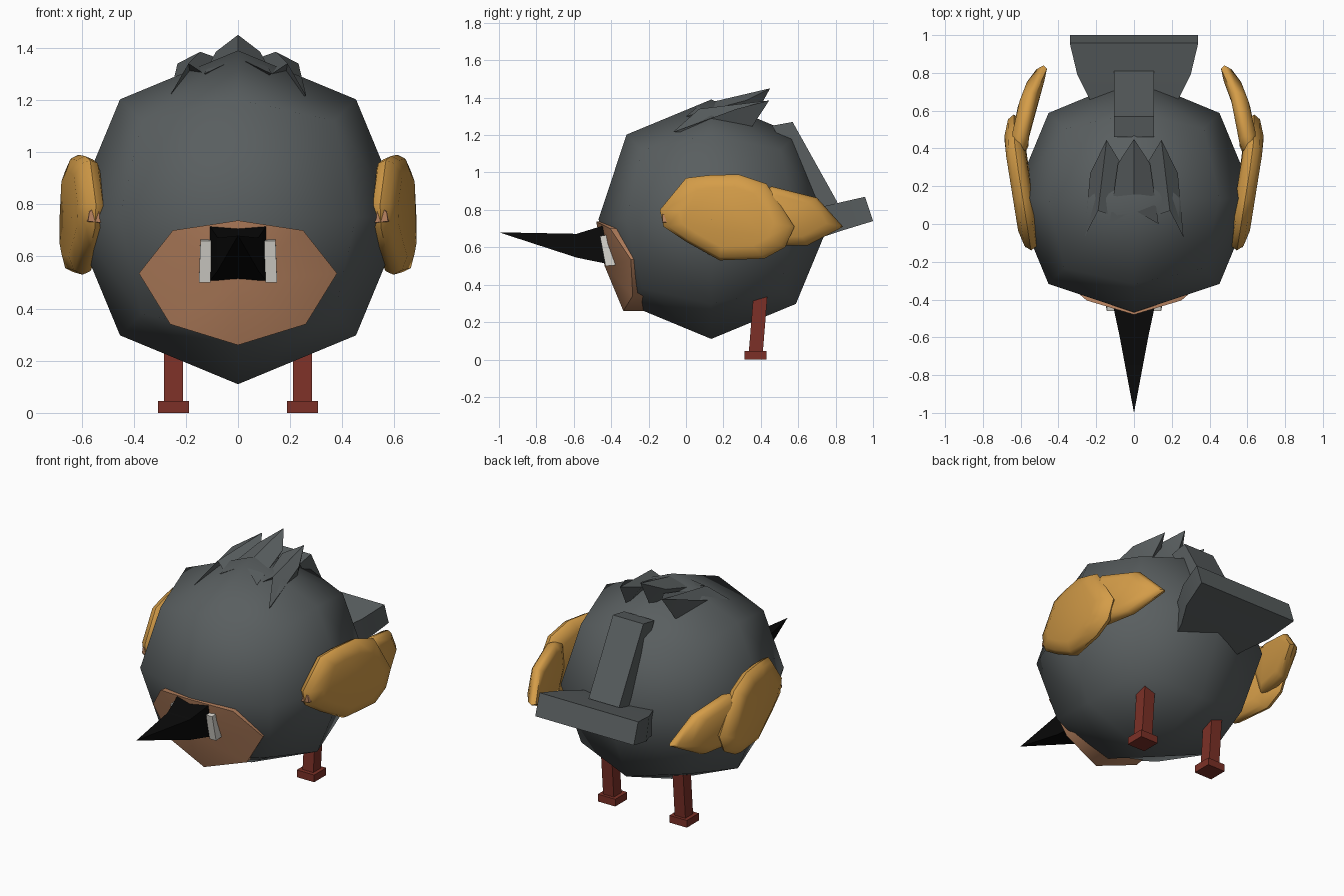
import bpy, bmesh, math
from mathutils import Vector

if "Cube" in bpy.data.objects:
    bpy.data.objects.remove(bpy.data.objects["Cube"])


def material(name, rgb):
    m = bpy.data.materials.new(name)
    m.diffuse_color = (*rgb, 1)
    m.use_nodes = True
    m.node_tree.nodes["Principled BSDF"].inputs["Base Color"].default_value = m.diffuse_color
    return m


GREY = material("slate_grey", (0.10, 0.113, 0.116))
PEACH = material("peach", (0.50, 0.235, 0.12))
ORANGE = material("orange", (0.66, 0.335, 0.065))
RED = material("brick_red", (0.20, 0.03, 0.02))
BLACK = material("black", (0.003, 0.003, 0.003))
WHITE = material("off_white", (0.68, 0.66, 0.61))


def finish(name, bm, mat, angle=40):
    bmesh.ops.recalc_face_normals(bm, faces=bm.faces)
    me = bpy.data.meshes.new(name)
    bm.to_mesh(me)
    bm.free()
    me.materials.append(mat)
    ob = bpy.data.objects.new(name, me)
    bpy.context.collection.objects.link(ob)
    bpy.ops.object.select_all(action='DESELECT')
    ob.select_set(True)
    bpy.context.view_layer.objects.active = ob
    bpy.ops.object.shade_smooth_by_angle(angle=math.radians(angle))
    return ob


def loft(name, rings, mat, angle=40, cap_start=True, cap_end=True):
    """Skin rings of equal point count; a one-point ring is an apex."""
    bm = bmesh.new()
    rows = [[bm.verts.new(p) for p in r] for r in rings]
    for a, b in zip(rows, rows[1:]):
        n = max(len(a), len(b))
        for i in range(n):
            j = (i + 1) % n
            if len(b) == 1:
                bm.faces.new((a[i], a[j], b[0]))
            elif len(a) == 1:
                bm.faces.new((a[0], b[j], b[i]))
            else:
                bm.faces.new((a[i], a[j], b[j], b[i]))
    if cap_start and len(rows[0]) > 2:
        bm.faces.new(rows[0][::-1])
    if cap_end and len(rows[-1]) > 2:
        bm.faces.new(rows[-1])
    return finish(name, bm, mat, angle)


def rect(y0, z0, y1, z1, w, x=0):
    """Cross-section across x from point (y0, z0) to (y1, z1)."""
    return [(x - w, y0, z0), (x + w, y0, z0), (x + w, y1, z1), (x - w, y1, z1)]


# Body: rounded cube with a slightly flattened front
bm = bmesh.new()
bmesh.ops.create_cube(bm, size=2)
bmesh.ops.subdivide_edges(bm, edges=bm.edges[:], cuts=1, use_grid_fill=True)
for v in bm.verts:
    v.co = v.co.normalized() * 0.64 + Vector((0, 0.135, 0.75))
    if v.co.y < -0.45:
        v.co.y = -0.468
finish("body", bm, GREY, 180)

# Muzzle: domed patch with its rim sunk into the body
half = [(0.25, -0.405, 0.70), (0.38, -0.295, 0.535), (0.26, -0.285, 0.34)]
rim = ([(0, -0.48, 0.738)] + half + [(0, -0.335, 0.26)]
       + [(-x, y, z) for x, y, z in reversed(half)])
loft("muzzle", [[(x * 0.9, y + 0.12, z) for x, y, z in rim], rim,
                [(0, -0.435, 0.50)]], PEACH, 60)

# Beak
loft("beak", [rect(-0.36, 0.51, -0.40, 0.715, 0.11),
              rect(-0.40, 0.507, -0.445, 0.715, 0.108),
              rect(-0.585, 0.545, -0.585, 0.672, 0.078),
              [(0, -1.0, 0.68)]], BLACK, 30)

# Hair feathers: ridged wedges with a notched front
FACES = [(0, 1, 2, 4), (0, 5, 3, 1), (0, 4, 6), (0, 6, 5),
         (4, 2, 6), (5, 6, 3), (2, 1, 6), (1, 3, 6)]


def feather(name, pts, s=1):
    bm = bmesh.new()
    vs = [bm.verts.new((x * s, y, z)) for x, y, z in pts]
    for f in FACES:
        bm.faces.new([vs[i] for i in f])
    finish(name, bm, GREY, 25)


feather("hair_middle", [(0, 0.45, 1.45), (0, 0.075, 1.362),
                        (-0.13, 0, 1.30), (0.13, 0, 1.30),
                        (-0.085, 0.32, 1.385), (0.085, 0.32, 1.385),
                        (0, 0.34, 1.25)])

# Tail: wide flaring fan and the strap above it
loft("tail", [rect(0.52, 0.60, 0.49, 0.75, 0.17),
              rect(0.70, 0.645, 0.66, 0.80, 0.235),
              rect(0.82, 0.685, 0.79, 0.832, 0.30),
              rect(1.0, 0.74, 0.957, 0.87, 0.34)], GREY, 40)
loft("tail_strap", [rect(0.46, 1.25, 0.57, 1.27, 0.105),
                    rect(0.72, 0.80, 0.81, 0.84, 0.105)], GREY, 30)

# Wing outlines in (y, z)
WING = [(-0.14, 0.80), (0.0, 0.97), (0.12, 0.985), (0.28, 0.99), (0.43, 0.94),
        (0.58, 0.71), (0.53, 0.60), (0.42, 0.54), (0.18, 0.53), (0.0, 0.63),
        (-0.12, 0.71)]
TIP = [(0.38, 0.90), (0.46, 0.925), (0.70, 0.865), (0.84, 0.71),
       (0.65, 0.61), (0.42, 0.61), (0.36, 0.75)]


def wing_x(y):
    return 0.545 + 0.16 * (y + 0.14) - 0.13 * max(0, y - 0.40)


def tip_x(y):
    return 0.605 - 0.60 * max(0, y - 0.38) ** 2


def slab(name, outline, xf, thick, s):
    """Pillow-shaped slab that follows the curve x = xf(y)."""
    cy = sum(p[0] for p in outline) / len(outline)
    cz = sum(p[1] for p in outline) / len(outline)
    rings = []
    for k, off in ((0.72, -thick), (0.94, -thick * 0.6), (1, 0),
                   (0.93, thick * 0.6), (0.7, thick)):
        ring = []
        for y, z in outline:
            y2, z2 = cy + (y - cy) * k, cz + (z - cz) * k
            ring.append((s * (xf(y2) + off), y2, z2))
        rings.append(ring)
    loft(name, rings, ORANGE, 50)


for side, s in (("left", -1), ("right", 1)):
    feather("hair_" + side, [(0.145, 0.445, 1.385), (0.19, 0.07, 1.34),
                             (0.13, 0.05, 1.30), (0.262, -0.07, 1.215),
                             (0.075, 0.33, 1.36), (0.232, 0.27, 1.34),
                             (0.17, 0.34, 1.225)], s)
    slab("wing_" + side, WING, wing_x, 0.052, s)
    slab("wing_tip_" + side, TIP, tip_x, 0.045, s)
    # Small pointed patch on the leading edge of the wing
    loft("wing_patch_" + side,
         [[(s * 0.525, -0.05, 0.72), (s * 0.59, -0.05, 0.73),
           (s * 0.585, -0.05, 0.79), (s * 0.545, -0.05, 0.84)],
          [(s * 0.525, -0.125, 0.73), (s * 0.575, -0.125, 0.735),
           (s * 0.57, -0.125, 0.77), (s * 0.54, -0.125, 0.80)]], PEACH, 30)
    # White strips beside the beak
    loft("beak_strip_" + side, [rect(-0.43, 0.50, -0.37, 0.505, 0.022, s * 0.128),
                                rect(-0.46, 0.66, -0.40, 0.67, 0.022, s * 0.122)],
         WHITE, 30)
    # Leg and foot
    x = s * 0.247
    loft("leg_" + side, [rect(0.335, 0.03, 0.41, 0.03, 0.037, x),
                         rect(0.365, 0.40, 0.44, 0.40, 0.037, x)], RED, 30)
    loft("foot_" + side, [rect(0.312, 0, 0.43, 0, 0.06, x),
                          rect(0.312, 0.045, 0.43, 0.045, 0.06, x)], RED, 30)
